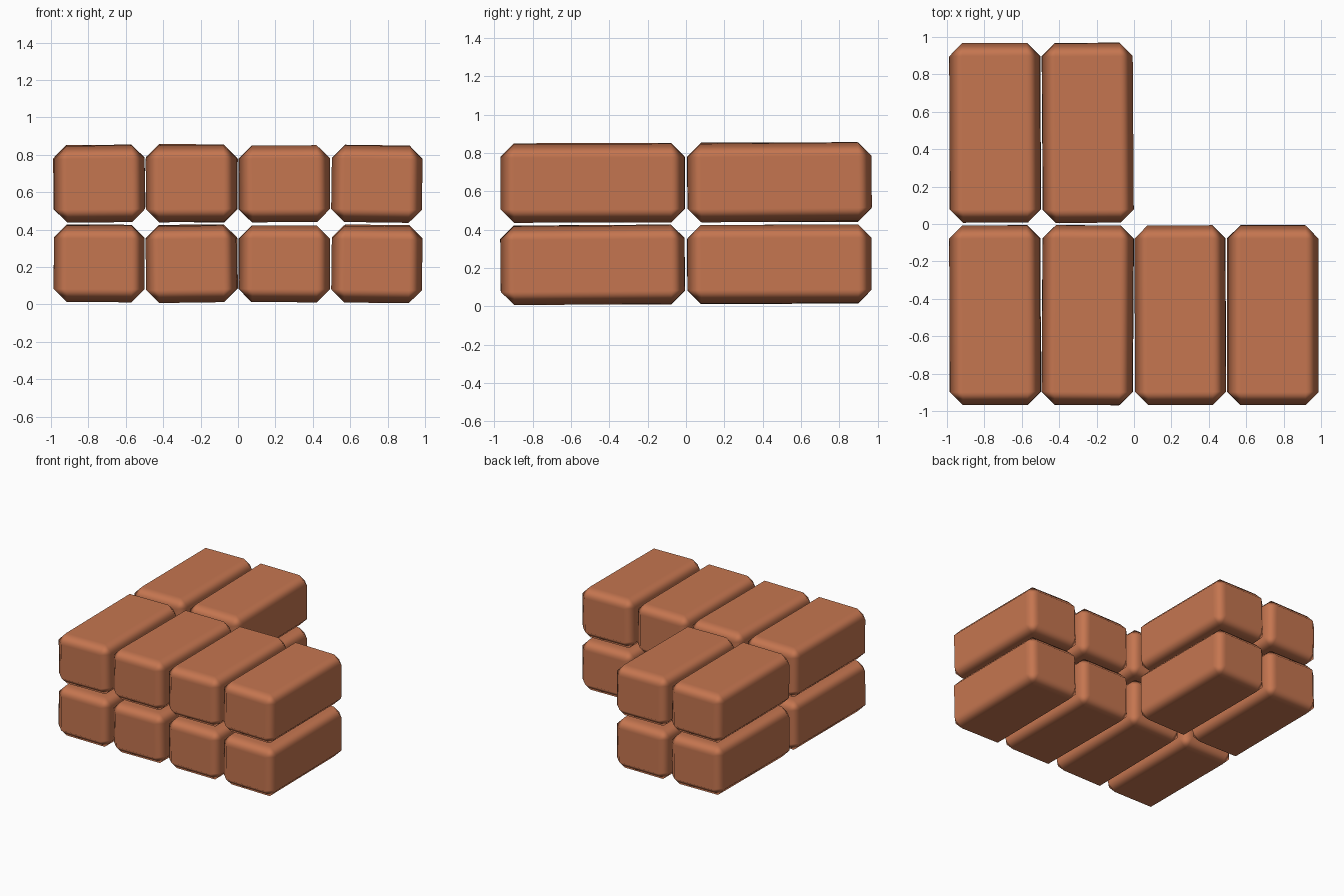
import bpy
import bmesh
from math import radians
from mathutils import Matrix, Vector

cube = bpy.data.objects.get("Cube")
if cube:
    bpy.data.objects.remove(cube, do_unlink=True)

clay = bpy.data.materials.new("terracotta")
clay.use_nodes = True
colour = (0.56, 0.18, 0.08, 1)
clay.diffuse_color = colour
bsdf = clay.node_tree.nodes["Principled BSDF"]
bsdf.inputs["Base Color"].default_value = colour
bsdf.inputs["Roughness"].default_value = 0.8

SIZE = Vector((0.485, 0.96, 0.41))
COLUMN, LENGTH = 0.495, 0.975


def brick(name, centre, pitch, roll, yaw):
    """A chamfered brick, slightly out of true like a hand-laid one."""
    mesh = bpy.data.meshes.new(name)
    bm = bmesh.new()
    bmesh.ops.create_cube(bm, size=1)
    turn = (Matrix.Rotation(radians(yaw), 4, "Z")
            @ Matrix.Rotation(radians(roll), 4, "Y")
            @ Matrix.Rotation(radians(pitch), 4, "X"))
    bm.transform(turn @ Matrix.Diagonal((*SIZE, 1)))
    bm.to_mesh(mesh)
    bm.free()
    obj = bpy.data.objects.new(name, mesh)
    bpy.context.collection.objects.link(obj)
    obj.location = centre
    mesh.materials.append(clay)
    mesh.shade_smooth()
    # Chamfer with flat-shaded main faces and soft edges
    bevel = obj.modifiers.new("chamfer", "BEVEL")
    bevel.width = 0.07
    bevel.segments = 1
    bevel.limit_method = "NONE"
    bevel.harden_normals = True


# Each row: name, y direction, height, then (pitch, roll, yaw) per brick
rows = [
    ("lower_front", -1, 0.217, [(0, 0.2, 0), (0.3, -0.8, -0.4), (0, 0.3, 0.3), (0.5, 0.7, 0)]),
    ("lower_back", 1, 0.22, [(0.3, 0.5, 0), (0.2, -0.4, 0.4)]),
    ("upper_front", -1, 0.645, [(0.2, -0.6, 0.3), (0, -0.3, -0.4), (0, -0.4, 0.3), (0.2, 0.8, 0)]),
    ("upper_back", 1, 0.648, [(0, -0.5, 0.3), (0.5, 0.4, 0.4)]),
]
for row, side, height, tilts in rows:
    for i, tilt in enumerate(tilts):
        centre = ((i - 1.5) * COLUMN, side * LENGTH / 2, height)
        brick(f"{row}_brick_{i + 1}", centre, *tilt)
